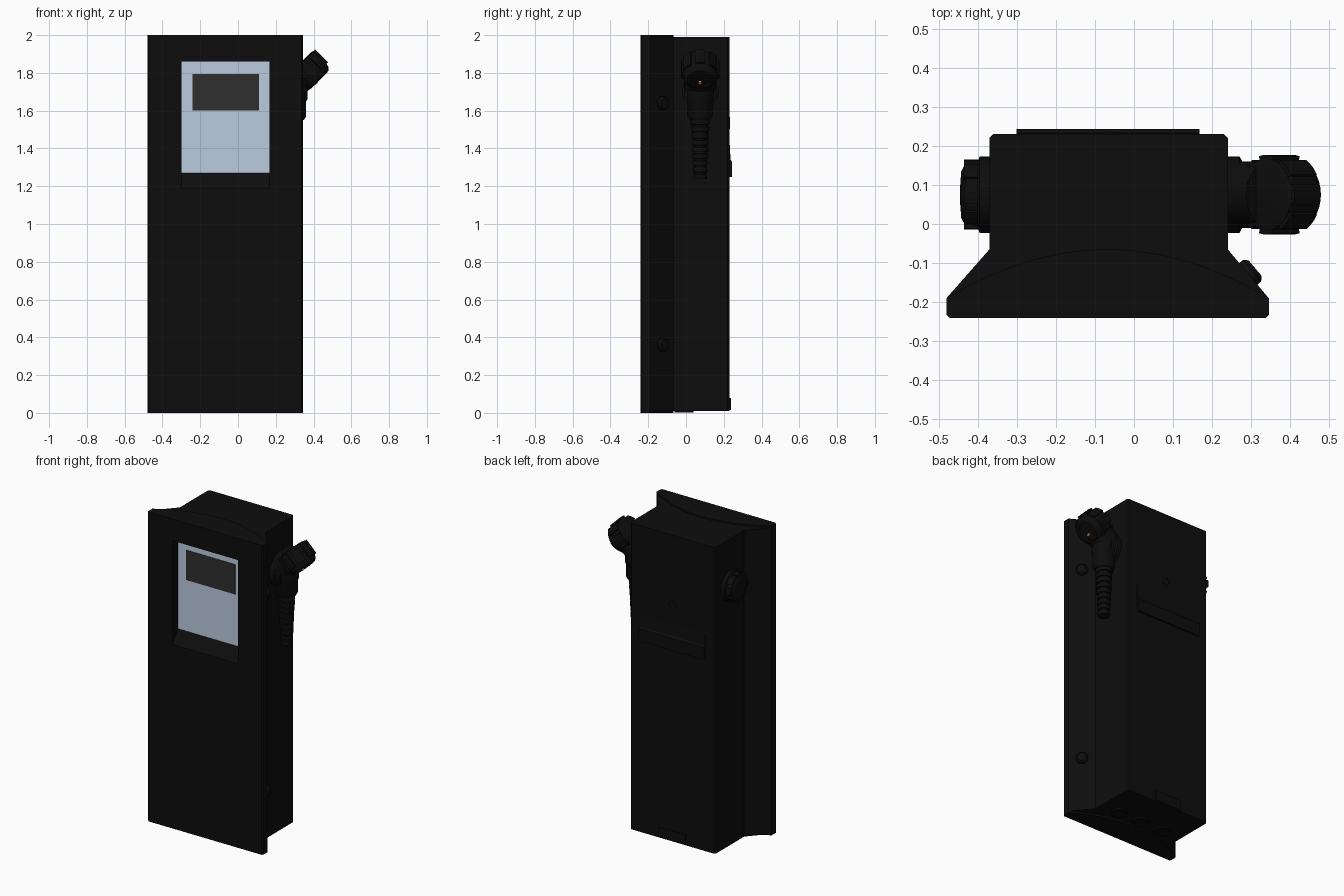
import bpy, bmesh
from math import sin, cos, pi
from mathutils import Vector

if "Cube" in bpy.data.objects:
    bpy.data.objects.remove(bpy.data.objects["Cube"])


def material(name, rgb):
    m = bpy.data.materials.new(name)
    m.diffuse_color = (*rgb, 1)
    m.use_nodes = True
    m.node_tree.nodes["Principled BSDF"].inputs["Base Color"].default_value = m.diffuse_color
    return m


BLACK = material("black_plastic", (0.004, 0.004, 0.004))
BLUE = material("pale_blue_panel", (0.5, 0.6, 0.74))
GREY = material("dark_display", (0.028, 0.028, 0.028))
ORANGE = material("orange_contact", (0.9, 0.35, 0.1))


def finish(name, bm, mat, smooth=False):
    bmesh.ops.recalc_face_normals(bm, faces=bm.faces)
    me = bpy.data.meshes.new(name)
    bm.to_mesh(me)
    bm.free()
    me.materials.append(mat)
    ob = bpy.data.objects.new(name, me)
    bpy.context.collection.objects.link(ob)
    bpy.ops.object.select_all(action='DESELECT')
    bpy.context.view_layer.objects.active = ob
    ob.select_set(True)
    if smooth:
        bpy.ops.object.shade_smooth_by_angle(angle=0.6)
    return ob


def prism(name, pts, axis, lo, hi, mat=BLACK):
    """Extrude a 2D outline along z (points are x, y) or x (points are y, z)."""
    bm = bmesh.new()
    place = (lambda a, b, t: (a, b, t)) if axis == 'z' else (lambda a, b, t: (t, a, b))
    low = [bm.verts.new(place(a, b, lo)) for a, b in pts]
    high = [bm.verts.new(place(a, b, hi)) for a, b in pts]
    bm.faces.new(low)
    bm.faces.new(high)
    for i in range(len(pts)):
        j = (i + 1) % len(pts)
        bm.faces.new((low[i], low[j], high[j], high[i]))
    return finish(name, bm, mat)


def box(name, x0, x1, y0, y1, z0, z1, mat=BLACK):
    return prism(name, [(x0, y0), (x1, y0), (x1, y1), (x0, y1)], 'z', z0, z1, mat)


def lathe(name, profile, origin, direction, seg=32, mat=BLACK):
    """Turn (radius, height) points about an axis, with closed ends."""
    bm = bmesh.new()
    rot = Vector(direction).to_track_quat('Z', 'Y')
    rings = []
    for r, h in profile:
        rings.append([bm.verts.new(Vector(origin) + rot @ Vector(
            (r * cos(2 * pi * i / seg), r * sin(2 * pi * i / seg), h))) for i in range(seg)])
    for a, b in zip(rings, rings[1:]):
        for i in range(seg):
            j = (i + 1) % seg
            bm.faces.new((a[i], a[j], b[j], b[i]))
    bm.faces.new(rings[0])
    bm.faces.new(rings[-1])
    return finish(name, bm, mat, True)


def grips(name, origin, direction, radius, h0, h1, count=8):
    """Raised grip pads around a turned cap."""
    bm = bmesh.new()
    rot = Vector(direction).to_track_quat('Z', 'Y')
    for k in range(count):
        c = 2 * pi * k / count
        cols = []
        for r in (radius - 0.02, radius):
            for h in (h0, h1):
                cols.append([bm.verts.new(Vector(origin) + rot @ Vector(
                    (r * cos(c + d), r * sin(c + d), h))) for d in (-.26, -.09, .09, .26)])
        il, ih, ol, oh = cols
        for a, b in ((il, ih), (ol, oh), (il, ol), (ih, oh)):
            for i in range(3):
                bm.faces.new((a[i], a[i + 1], b[i + 1], b[i]))
        for i in (0, 3):
            bm.faces.new((il[i], ih[i], oh[i], ol[i]))
    return finish(name, bm, BLACK)


# Housing with flared sides
housing = prism("housing", [
    (-.475, -.225), (.34, -.225), (.345, -.19), (.24, -.065), (.24, .22), (.23, .23),
    (-.36, .23), (-.37, .22), (-.37, -.065), (-.48, -.19)], 'z', .01, 1.99)

# Front plate with an arched rear edge
arc = [(-.0675 + .4125 * u, -.065 - .125 * u * u) for u in [1 - i / 12 for i in range(25)]]
plate = prism("front_plate", [
    (-.48, -.232), (-.472, -.24), (.337, -.24), (.345, -.232)] + arc, 'z', 0, 2)

# Display recess with a sloping sill
cutter = prism("recess_cutter", [(-.30, 1.11), (-.18, 1.27), (-.18, 1.86), (-.30, 1.86)],
               'x', -.30, .168)
cutter.hide_render = True
for ob in (housing, plate):
    mod = ob.modifiers.new("recess", 'BOOLEAN')
    mod.operation = 'DIFFERENCE'
    mod.solver = 'EXACT'
    mod.object = cutter
    bpy.context.view_layer.objects.active = ob
    bpy.ops.object.modifier_apply(modifier=mod.name)
bpy.data.objects.remove(cutter)

# Panel and display
box("screen_panel", -.30, .168, -.184, -.17, 1.27, 1.86, BLUE)
box("display_window", -.242, .11, -.187, -.175, 1.602, 1.795, GREY)

# Bolts on the right flare
for i, z in enumerate((.36, 1.64)):
    lathe(f"side_bolt_{i + 1}", [(.036, -.01), (.036, .012), (.026, .022)],
          (.293, -.127, z), (.766, .643, 0), 20)

# Rear ledge, rear screw and lower rear tab
prism("rear_ledge", [(.22, 1.43), (.231, 1.43), (.236, 1.34), (.243, 1.33), (.243, 1.25), (.22, 1.25)],
      'x', -.30, .168)
lathe("rear_screw", [(.032, 0), (.032, .008), (.018, .008), (.016, .003)],
      (-.06, .225, 1.535), (0, 1, 0), 20)
box("rear_tab", -.16, .03, .22, .237, .015, .08)

# Entry discs underneath
for i, x in enumerate((.106, -.06, -.228)):
    lathe(f"base_disc_{i + 1}", [(.05, 0), (.05, .014), (.036, .014), (.034, .008)],
          (x, -.0, .015), (0, 0, -1), 28).location.y = -.01

# Left port cap
left = (-.365, .075, 1.69)
lathe("left_cap", [(.0975, 0), (.0975, .03), (.082, .036), (.08, .066), (.06, .077), (.02, .08)],
      left, (-1, 0, 0))
grips("left_cap_grips", left, (-1, 0, 0), .09, .034, .07)

# Right elbow connector
right = (.235, .075, 1.70)
lathe("right_flange", [(.0975, 0), (.0975, .035), (.085, .042), (.085, .07)], right, (1, 0, 0))
ball = [(.085 * cos(a), .085 * sin(a)) for a in [-1.5 + 3 * i / 12 for i in range(13)]]
lathe("elbow_body", ball, (.29, .075, 1.745), (1, 0, 1))
lathe("elbow_neck", [(.085, -.02), (.085, .08)], (.29, .075, 1.745), (1, 0, 1))
cap, aim = (.37, .075, 1.82), (1, 0, -1)
lathe("elbow_cap", [(.075, -.052), (.092, -.046), (.092, .045), (.085, .068), (.07, .083),
                    (.055, .085), (.052, .075)], cap, aim)
grips("elbow_cap_grips", cap, aim, .102, -.045, .05)
lathe("contact_pin", [(.008, .07), (.008, .088)], (.355, .075, 1.805), aim, 12, ORANGE)

# Cable collar and ribbed strain relief
lathe("cable_collar", [(.072, 0), (.072, .05), (.066, .06), (.066, .14), (.054, .16)],
      (.295, .075, 1.71), (0, 0, -1))
ribs = []
for i in range(9):
    r, h = .05 - .0017 * i, i * .036
    ribs += [(r, h), (r, h + .024), (r - .008, h + .026), (r - .008, h + .034)]
lathe("strain_relief", ribs[:-2], (.295, .075, 1.55), (0, 0, -1), 24)
